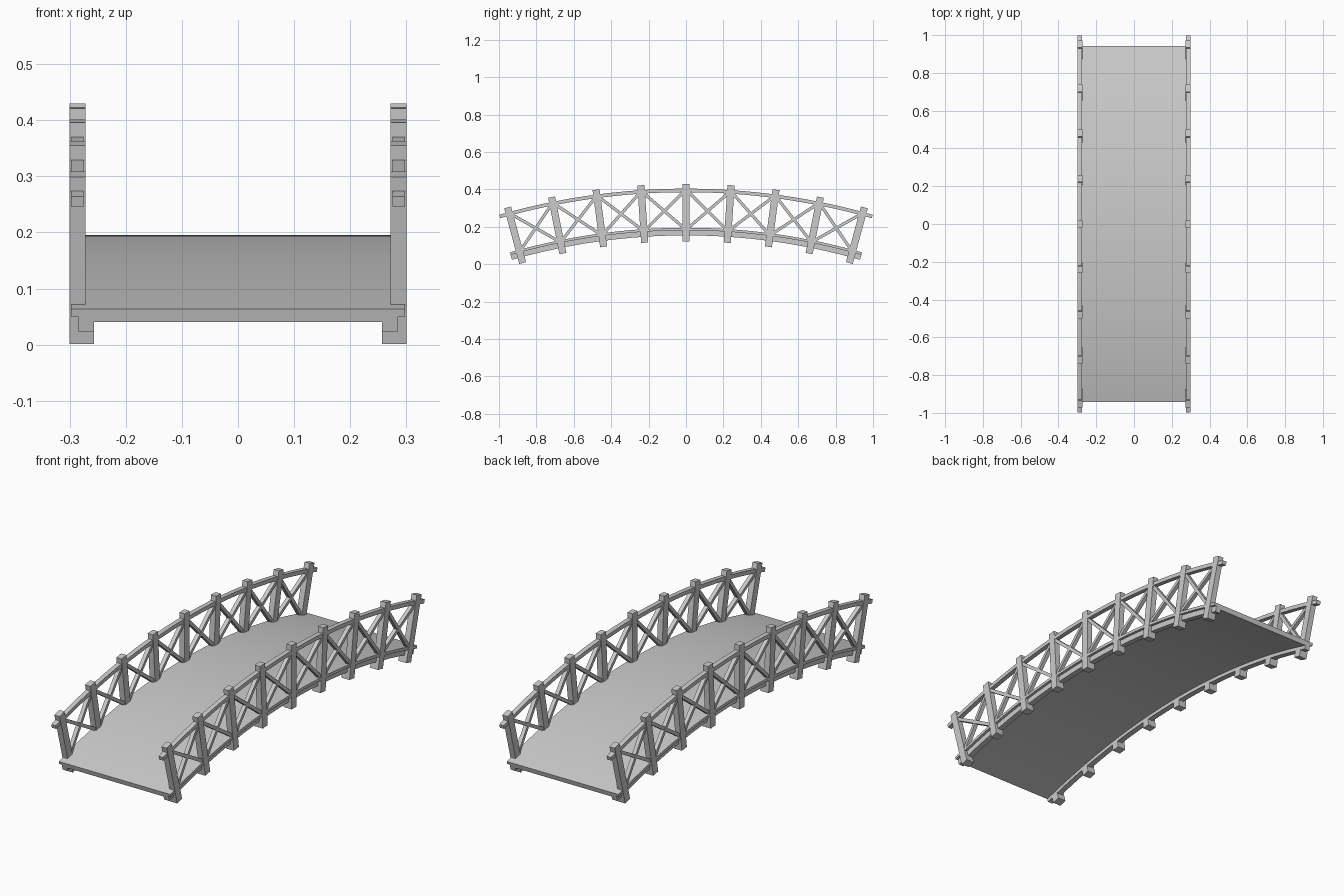
import bpy, bmesh
from math import sin, cos, radians
from mathutils import Vector

if "Cube" in bpy.data.objects:
    bpy.data.objects.remove(bpy.data.objects["Cube"])

CZ = -3.235            # height of the arc centre
END = radians(15.93)   # half angle of the span
STEP = radians(3.77)   # angle between posts


def polar(r, a):
    return Vector((0, r * sin(a), CZ + r * cos(a)))


def finish(name, bm, mirror=False, smooth=False):
    bmesh.ops.recalc_face_normals(bm, faces=bm.faces)
    me = bpy.data.meshes.new(name)
    bm.to_mesh(me)
    bm.free()
    ob = bpy.data.objects.new(name, me)
    bpy.context.collection.objects.link(ob)
    if mirror:
        ob.modifiers.new("mirror", 'MIRROR').use_axis[0] = True
    if smooth:
        bpy.context.view_layer.objects.active = ob
        ob.select_set(True)
        bpy.ops.object.shade_smooth_by_angle(angle=radians(30))
        ob.select_set(False)
    return ob


def arc_beam(name, x0, x1, r0, r1, mirror=False, seg=32):
    """Rectangular section swept along the bridge arc."""
    bm = bmesh.new()
    rings = []
    for i in range(seg + 1):
        a = -END + 2 * END * i / seg
        ring = []
        for x, r in ((x0, r0), (x1, r0), (x1, r1), (x0, r1)):
            p = polar(r, a)
            ring.append(bm.verts.new((x, p.y, p.z)))
        rings.append(ring)
    for a, b in zip(rings, rings[1:]):
        for k in range(4):
            bm.faces.new((a[k], a[k - 1], b[k - 1], b[k]))
    bm.faces.new(rings[0])
    bm.faces.new(rings[-1])
    return finish(name, bm, mirror, True)


def bar(bm, p, q, width, x0, x1):
    """Straight bar in the side plane from p to q, extruded from x0 to x1."""
    d = (q - p).normalized()
    n = Vector((0, -d.z, d.y)) * width / 2
    loops = [[bm.verts.new((x, c.y, c.z)) for c in (p + n, p - n, q - n, q + n)]
             for x in (x0, x1)]
    bm.faces.new(loops[0])
    bm.faces.new(loops[1])
    for k in range(4):
        bm.faces.new((loops[0][k], loops[0][k - 1], loops[1][k - 1], loops[1][k]))


# Walkway, underside layer, side stringers and handrails
arc_beam("deck", -0.298, 0.298, 3.416, 3.43)
arc_beam("deck_underlayer", -0.257, 0.257, 3.406, 3.416)
arc_beam("side_stringer", 0.257, 0.285, 3.389, 3.416, True)
arc_beam("handrail", 0.275, 0.298, 3.62, 3.639, True)

# Posts with wider feet under the deck
posts = bmesh.new()
feet = bmesh.new()
for i in range(-4, 5):
    a = i * STEP
    bar(posts, polar(3.357, a), polar(3.665, a), 0.038, 0.272, 0.30)
    bar(feet, polar(3.357, a), polar(3.416, a), 0.038, 0.257, 0.272)
finish("posts", posts, True)
finish("post_feet", feet, True)

# Crossed braces in each bay
braces = bmesh.new()
for i in range(-4, 4):
    a, b = i * STEP + radians(0.25), (i + 1) * STEP - radians(0.25)
    bar(braces, polar(3.432, a), polar(3.618, b), 0.016, 0.276, 0.295)
    bar(braces, polar(3.618, a), polar(3.432, b), 0.016, 0.277, 0.296)
finish("cross_braces", braces, True)
